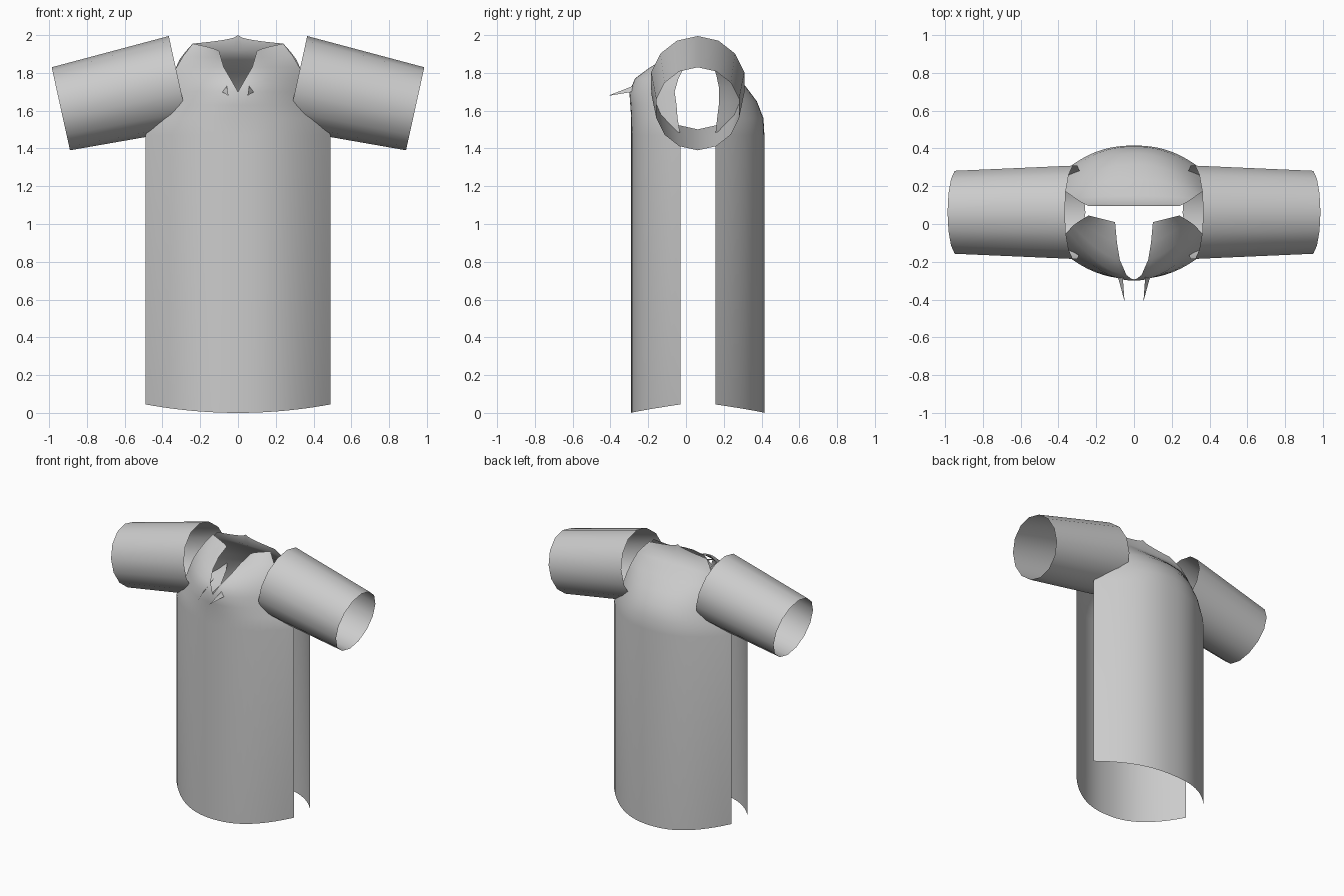
import bpy, bmesh, math
from mathutils import Vector

cube = bpy.data.objects.get("Cube")
if cube:
    bpy.data.objects.remove(cube)

cloth = bpy.data.materials.new("grey_cloth")
cloth.use_nodes = True
GREY = (0.6, 0.6, 0.6, 1)
cloth.diffuse_color = GREY
cloth.node_tree.nodes["Principled BSDF"].inputs["Base Color"].default_value = GREY


def loft(name, rows, closed=False, flip=False, angle=50):
    """Skin rows of points, mirror across x and shade smooth."""
    bm = bmesh.new()
    grid = [[bm.verts.new(p) for p in row] for row in rows]
    count = len(rows[0])
    for low, high in zip(grid, grid[1:]):
        for i in range(count if closed else count - 1):
            j = (i + 1) % count
            face = [low[i], low[j], high[j], high[i]]
            bm.faces.new(face[::-1] if flip else face)
    mesh = bpy.data.meshes.new(name)
    bm.to_mesh(mesh)
    bm.free()
    mesh.materials.append(cloth)
    obj = bpy.data.objects.new(name, mesh)
    bpy.context.collection.objects.link(obj)
    mirror = obj.modifiers.new("mirror", "MIRROR")
    mirror.merge_threshold = 0.002
    bpy.ops.object.select_all(action="DESELECT")
    obj.select_set(True)
    bpy.context.view_layer.objects.active = obj
    bpy.ops.object.modifier_apply(modifier="mirror")
    bpy.ops.object.shade_smooth_by_angle(angle=math.radians(angle))
    return obj


def panel_row(inner, outer, bend, lift=2, steps=12):
    """Curved half row from the centre or neckline out to the side edge."""
    row = []
    for i in range(steps + 1):
        t = i / steps
        row.append((inner[0] + (outer[0] - inner[0]) * t,
                    inner[1] + (outer[1] - inner[1]) * t ** bend,
                    inner[2] + (outer[2] - inner[2]) * t ** lift))
    return row


# Front panel: hem, chest, V neckline, shoulder
front = [
    panel_row((0, -.29, 0), (.49, -.03, .045), 2.3),
    panel_row((0, -.29, 1.47), (.49, -.03, 1.47), 2.3),
    panel_row((0, -.29, 1.56), (.445, -.045, 1.56), 2.3),
    panel_row((0, -.295, 1.63), (.40, -.05, 1.63), 2.2),
    panel_row((0, -.30, 1.70), (.37, -.06, 1.70), 2),
    panel_row((.04, -.27, 1.77), (.35, -.04, 1.77), 1.7),
    panel_row((.075, -.19, 1.83), (.325, -.01, 1.83), 1.5),
    panel_row((.09, -.10, 1.88), (.29, .015, 1.89), 1.2),
    panel_row((.10, .01, 1.915), (.24, .045, 1.955), 1, 0.7),
]
loft("front_panel", front)

# Back panel: hem, shoulder blades, raised nape
back = [
    panel_row((0, .415, 0), (.49, .155, .045), 2.3),
    panel_row((0, .415, 1.47), (.49, .155, 1.47), 2.3),
    panel_row((0, .41, 1.56), (.445, .165, 1.56), 2.3),
    panel_row((0, .375, 1.65), (.40, .175, 1.64), 2.2),
    panel_row((0, .315, 1.73), (.37, .175, 1.72), 2.2),
    panel_row((0, .235, 1.80), (.345, .16, 1.79), 2.2),
    panel_row((0, .15, 1.87), (.31, .135, 1.87), 2),
    panel_row((0, .10, 1.92), (.28, .115, 1.91), 2),
    panel_row((0, .095, 2.0), (.24, .095, 1.955), 1, 0.5),
]
loft("back_panel", back, flip=True)


# Sleeves: open tapered tubes, tilted down
def ring(centre, radius, axis, sides=14):
    up = Vector((-axis.z, 0, axis.x))
    side = Vector((0, 1, 0))
    return [centre + radius * (math.cos(a) * up + math.sin(a) * side)
            for a in (math.tau * i / sides for i in range(sides))]


shoulder, cuff = Vector((.312, .062, 1.748)), Vector((.938, .062, 1.61))
axis = (cuff - shoulder).normalized()
loft("sleeves", [ring(shoulder, .253, axis), ring(cuff, .225, axis)],
     closed=True, flip=True, angle=30)

# Lapel points: small folded leaves standing out from the chest
loft("lapel_points", [
    [(.085, -.16, 1.745), (.06, -.27, 1.735), (.05, -.41, 1.68)],
    [(.11, -.20, 1.715), (.085, -.28, 1.70), (.05, -.409, 1.679)],
], flip=True)
